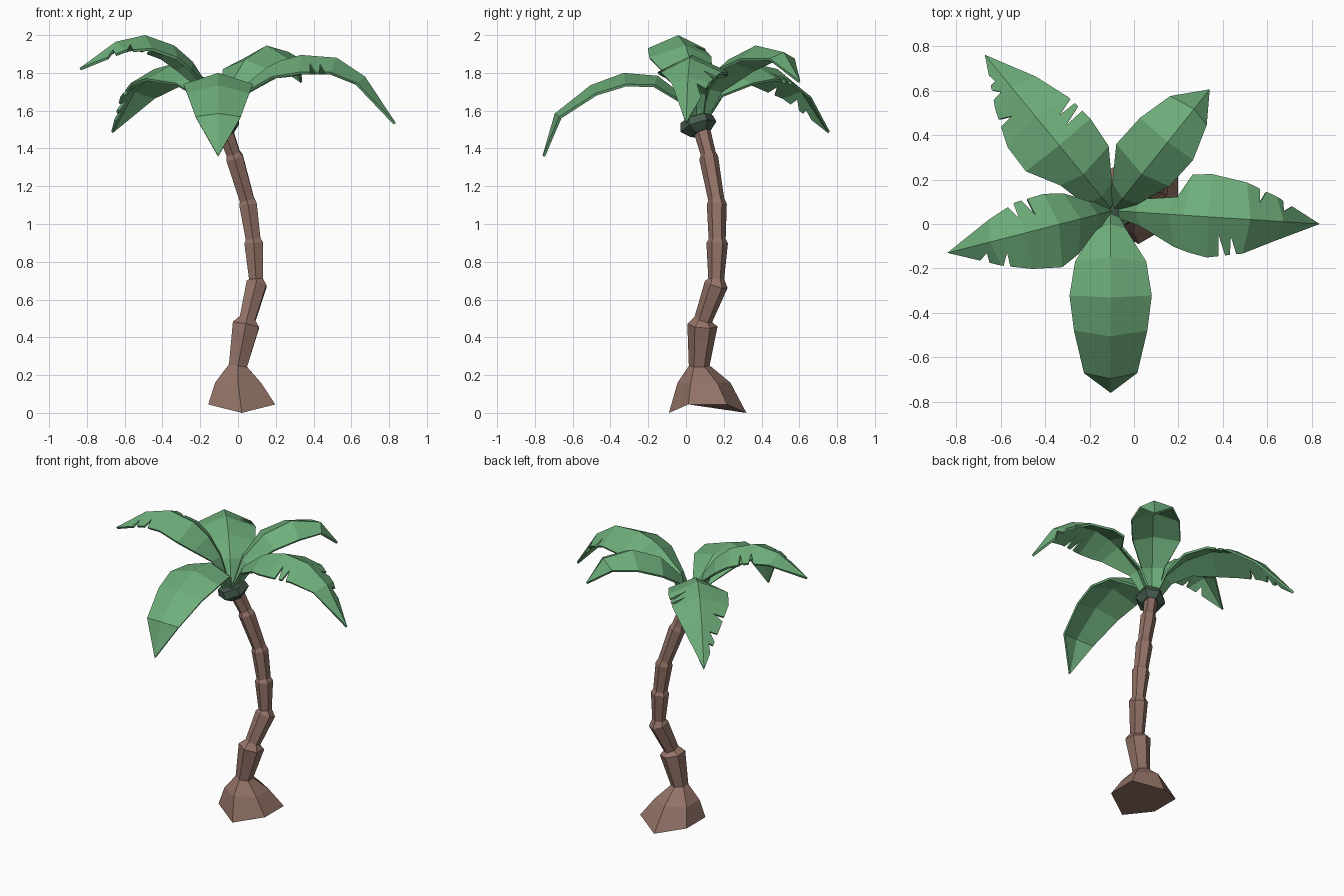
import bpy, bmesh, math
from mathutils import Vector

if "Cube" in bpy.data.objects:
    bpy.data.objects.remove(bpy.data.objects["Cube"])


def material(name, rgb):
    m = bpy.data.materials.new(name)
    m.diffuse_color = (*rgb, 1)
    m.use_nodes = True
    m.node_tree.nodes["Principled BSDF"].inputs["Base Color"].default_value = m.diffuse_color
    return m


BROWN = material("bark brown", (0.29, 0.17, 0.135))
GREEN = material("leaf green", (0.155, 0.42, 0.195))
DARK = material("dark green", (0.06, 0.105, 0.075))


def finish(bm, name, mat):
    me = bpy.data.meshes.new(name)
    bm.to_mesh(me)
    bm.free()
    me.materials.append(mat)
    ob = bpy.data.objects.new(name, me)
    bpy.context.collection.objects.link(ob)
    return ob


def hex_loft(name, rings, mat, base_lift=None):
    """Hexagonal rings (x, y, z, radius) square to the path, joined and capped."""
    bm = bmesh.new()
    pts = [Vector(r[:3]) for r in rings]
    loops = []
    for i, (p, r) in enumerate(zip(pts, rings)):
        t = (pts[min(i + 1, len(pts) - 1)] - pts[max(i - 1, 0)]).normalized()
        flat = base_lift is not None and i < 2
        loop = []
        for k in range(6):
            a = math.radians(90 + 60 * k)
            o = Vector((math.cos(a), math.sin(a), 0)) * r[3]
            if not flat:
                o.z = -(o.x * t.x + o.y * t.y) / t.z
            elif i == 0 and abs(o.x) > 0.01:
                o.z = base_lift
            loop.append(bm.verts.new(p + o))
        loops.append(loop)
    for a, b in zip(loops, loops[1:]):
        for k in range(6):
            bm.faces.new((a[k], a[(k + 1) % 6], b[(k + 1) % 6], b[k]))
    bm.faces.new(loops[0][::-1])
    bm.faces.new(loops[-1])
    bmesh.ops.recalc_face_normals(bm, faces=bm.faces)
    return finish(bm, name, mat)


# Trunk: flared root, then segments that widen upward and pinch in
hex_loft("trunk", [
    (0.02, 0.115, 0.0, 0.205), (0.0, 0.095, 0.16, 0.14), (0.0, 0.07, 0.25, 0.055),
    (0.042, 0.087, 0.465, 0.08), (0.05, 0.092, 0.495, 0.046),
    (0.098, 0.16, 0.68, 0.06), (0.095, 0.16, 0.71, 0.042),
    (0.083, 0.165, 0.90, 0.057), (0.08, 0.165, 0.92, 0.045),
    (0.053, 0.163, 1.105, 0.053), (0.047, 0.16, 1.13, 0.042),
    (-0.018, 0.12, 1.35, 0.05), (-0.026, 0.117, 1.375, 0.039),
    (-0.08, 0.075, 1.53, 0.045)], BROWN, base_lift=0.045)

# Crown collar
hex_loft("crown_collar", [
    (-0.068, 0.078, 1.48, 0.055), (-0.078, 0.066, 1.515, 0.095),
    (-0.09, 0.056, 1.555, 0.085)], DARK)


def frond(name, origin, tip, stations, notches=()):
    """Folded leaf. stations: (reach, z, left width, right width, droop);
    notches: (side, reach, depth), side 0 = left, 1 = right."""
    o = Vector((*origin, 0))
    d = (Vector((*tip, 0)) - o).normalized()
    left = Vector((-d.y, d.x, 0))
    ridge = [o + d * s[0] + Vector((0, 0, s[1])) for s in stations]
    n = len(ridge)
    bm = bmesh.new()
    rv = [bm.verts.new(p) for p in ridge]
    for side, sgn in ((0, 1), (1, -1)):
        edge = []
        for i, s in enumerate(stations):
            t = (ridge[min(i + 1, n - 1)] - ridge[max(i - 1, 0)]).normalized()
            up = t.cross(left) * -1 if t.cross(left).z < 0 else t.cross(left)
            edge.append(ridge[i] + left * sgn * s[2 + side] - up * s[4])
        ev = [bm.verts.new(p) for p in edge[:-1]] + [rv[-1]]
        for i in range(n - 1):
            r0, r1 = stations[i][0], stations[i + 1][0]
            cut = []
            for ns, r, depth in sorted(notches):
                if ns == side and r0 <= r < r1:
                    u = (r - r0) / (r1 - r0)
                    du = 0.017 / (r1 - r0)
                    ua, ub = max(u - du, 0.03), min(u + du, 0.97)
                    inner = edge[i].lerp(edge[i + 1], ua).lerp(
                        ridge[i].lerp(ridge[i + 1], max(ua - du, 0)), depth)
                    cut += [bm.verts.new(p) for p in (
                        edge[i].lerp(edge[i + 1], ua), inner,
                        edge[i].lerp(edge[i + 1], ub))]
            loop = [rv[i], rv[i + 1]]
            if i < n - 2:
                loop.append(ev[i + 1])
            loop += cut[::-1] + [ev[i]]
            bm.faces.new(loop if side == 0 else loop[::-1])
    ob = finish(bm, name, GREEN)
    m = ob.modifiers.new("thickness", 'SOLIDIFY')
    m.thickness = 0.014
    m.offset = -1
    return ob


C = (-0.095, 0.06)

frond("front_frond", (-0.105, 0.06), (-0.105, -0.76), [
    (0.0, 1.52, .03, .03, .01), (0.06, 1.67, .07, .07, .03),
    (0.21, 1.785, .16, .16, .05), (0.39, 1.80, .185, .185, .06),
    (0.565, 1.735, .165, .165, .05), (0.755, 1.585, .12, .12, .03),
    (0.82, 1.36, 0, 0, 0)])

frond("left_frond", C, (-0.84, -0.13), [
    (0.0, 1.52, .03, .03, .01), (0.07, 1.74, .07, .07, .03),
    (0.15, 1.86, .15, .13, .06), (0.25, 1.945, .19, .15, .07),
    (0.41, 2.0, .165, .145, .07), (0.57, 1.965, .115, .10, .05),
    (0.768, 1.825, 0, 0, 0)],
    [(1, .36, .55), (1, .44, .5), (0, .54, .5), (0, .63, .5)])

frond("right_frond", C, (0.835, 0.0), [
    (0.0, 1.52, .03, .03, .01), (0.10, 1.71, .06, .06, .03),
    (0.25, 1.83, .08, .145, .06), (0.32, 1.865, .185, .165, .08),
    (0.43, 1.895, .193, .183, .09), (0.62, 1.88, .165, .155, .08),
    (0.77, 1.78, .11, .09, .05), (0.932, 1.535, 0, 0, 0)],
    [(1, .51, .55), (1, .57, .5), (0, .70, .45), (0, .81, .5)])

frond("back_right_frond", C, (0.34, 0.605), [
    (0.0, 1.52, .03, .03, .01), (0.07, 1.72, .08, .07, .03),
    (0.21, 1.87, .175, .13, .06), (0.395, 1.945, .165, .14, .07),
    (0.585, 1.91, .12, .09, .04), (0.698, 1.755, 0, 0, 0)])

frond("back_left_frond", C, (-0.67, 0.76), [
    (0.0, 1.52, .03, .03, .01), (0.08, 1.70, .08, .08, .03),
    (0.21, 1.80, .11, .17, .06), (0.38, 1.85, .19, .185, .08),
    (0.55, 1.82, .185, .17, .08), (0.72, 1.71, .12, .115, .05),
    (0.907, 1.49, 0, 0, 0)],
    [(1, .46, .55), (1, .52, .5), (0, .66, .45), (0, .77, .5), (0, .82, .4)])
